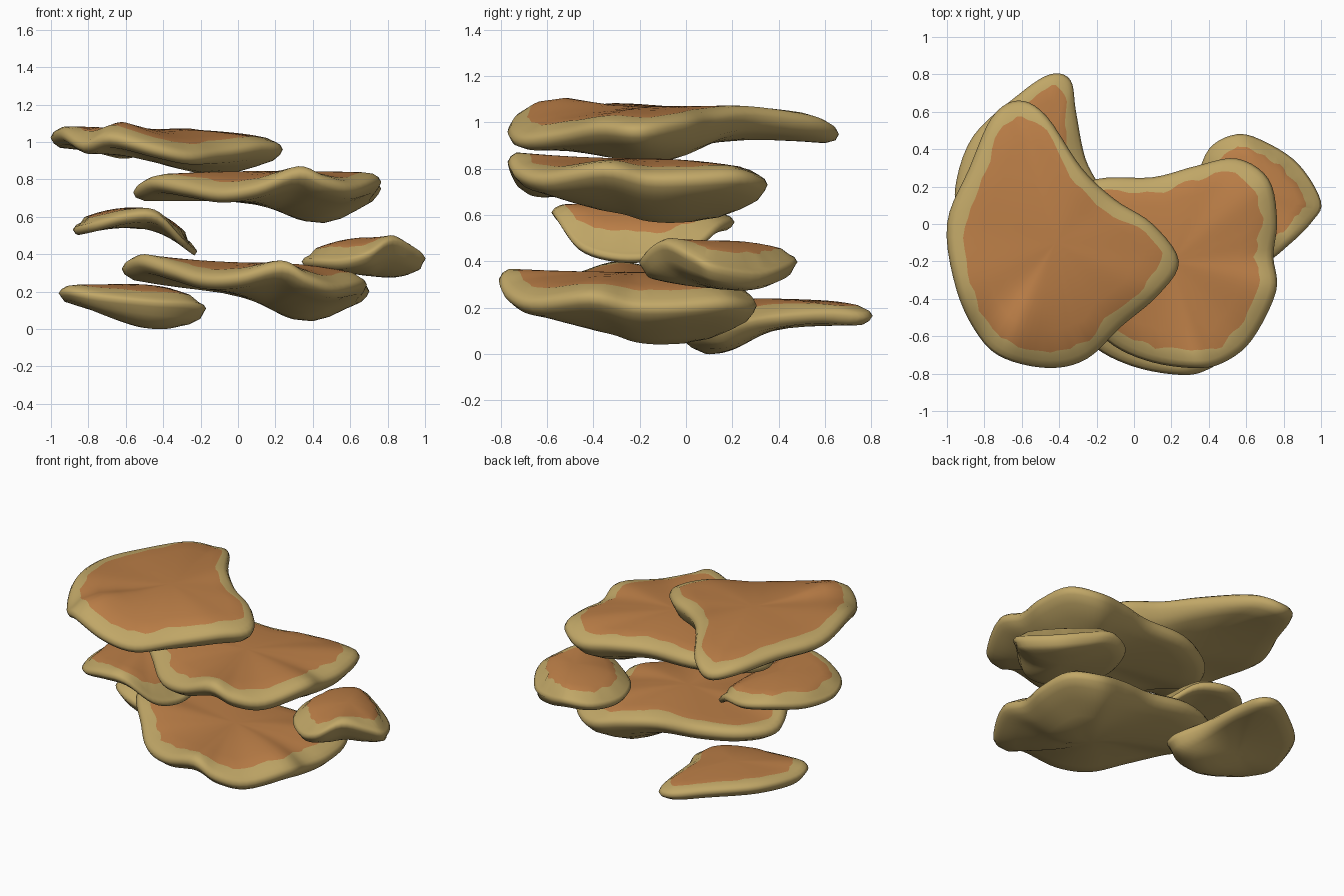
import bpy
import bmesh
import math
import random
from mathutils import Vector, Matrix

random.seed(4)
if "Cube" in bpy.data.objects:
    bpy.data.objects.remove(bpy.data.objects["Cube"], do_unlink=True)


def make_material(name, colour):
    mat = bpy.data.materials.new(name)
    mat.use_nodes = True
    mat.diffuse_color = colour
    bsdf = mat.node_tree.nodes["Principled BSDF"]
    bsdf.inputs["Base Color"].default_value = colour
    bsdf.inputs["Roughness"].default_value = 0.9
    return mat


RIM_TAN = make_material("pale tan flesh", (0.53, 0.385, 0.135, 1))
CAP_ORANGE = make_material("orange brown cap", (0.5, 0.21, 0.063, 1))


def closed_curve(points, steps=5):
    """Smooth closed loop through the rim points."""
    pts = [Vector(p) for p in points]
    n = len(pts)
    loop = []
    for i in range(n):
        a, b, c, d = (pts[(i + k) % n] for k in (-1, 0, 1, 2))
        for s in range(steps):
            t = s / steps
            loop.append(0.5 * (2 * b + (c - a) * t + (2 * a - 5 * b + 4 * c - d) * t ** 2
                               + (3 * b - a - 3 * c + d) * t ** 3))
    return loop


def swell(q, centre, spread):
    """Soft round falloff about a centre, used for bumps and bulges."""
    dx, dy = (q.x - centre.x) / spread[0], (q.y - centre.y) / spread[1]
    return math.exp(-(dx * dx + dy * dy) / 2)


def make_cap(name, rim, crown, belly, spread, thick=0.16, half=0.045, band=0.09, bump=None):
    """Shelf cap: domed top, rolled rim, thin underside with one hanging bulge."""
    loop = closed_curve(rim)
    n = len(loop)
    crown, belly = Vector(crown), Vector(belly)
    floor = crown.z - thick
    up = Vector((0, 0, half))
    noise = [random.uniform(-0.02, 0.02) for _ in loop]
    bm = bmesh.new()

    def ring(point_at):
        return [bm.verts.new(point_at(i, p)) for i, p in enumerate(loop)]

    def top(p, r):
        edge = p + up
        q = crown.lerp(edge, r)
        q.z = crown.z + (edge.z - crown.z) * r ** 2
        if bump:
            q.z += 0.045 * swell(q, Vector(bump), (0.13, 0.13)) * (1 - r ** 8)
        return q

    def under(p, r):
        edge = p - up
        q = crown.lerp(edge, r)
        q.z = floor + (edge.z - floor) * r ** 2
        q.z -= (floor - belly.z) * swell(q, belly, spread) * (1 - r ** 6)
        return q

    def border(i, p):
        width = band + (noise[i] + noise[i - 1]) / 2
        return 1 - width / (p - crown).xy.length

    def rolled(p, inset, lift):
        inward = (crown - p).xy.normalized() * inset
        return p + Vector((inward.x, inward.y, half * lift))

    # Rings run from the crown, over the rim, to the underside
    rings = [ring(lambda i, p, f=f: top(p, f * border(i, p))) for f in (0.2, 0.4, 0.6, 0.8, 1)]
    painted = len(rings) - 1
    rings.append(ring(lambda i, p: rolled(p, 0.04, 0.9)))
    rings.append(ring(lambda i, p: rolled(p, 0.014, 0.55)))
    rings.append(ring(lambda i, p: p))
    rings.append(ring(lambda i, p: rolled(p, 0.014, -0.6)))
    rings += [ring(lambda i, p, r=r: under(p, r)) for r in (0.92, 0.78, 0.62, 0.46, 0.3, 0.15)]

    for k in range(len(rings) - 1):
        for i in range(n):
            j = (i + 1) % n
            face = bm.faces.new((rings[k][i], rings[k + 1][i], rings[k + 1][j], rings[k][j]))
            face.material_index = 1 if k < painted else 0
    peak, base = bm.verts.new(top(loop[0], 0)), bm.verts.new(under(loop[0], 0))
    for i in range(n):
        j = (i + 1) % n
        bm.faces.new((peak, rings[0][i], rings[0][j])).material_index = 1
        bm.faces.new((base, rings[-1][j], rings[-1][i]))
    for face in bm.faces:
        face.smooth = True
    bmesh.ops.recalc_face_normals(bm, faces=bm.faces)
    mesh = bpy.data.meshes.new(name)
    bm.to_mesh(mesh)
    bm.free()
    mesh.materials.append(RIM_TAN)
    mesh.materials.append(CAP_ORANGE)
    obj = bpy.data.objects.new(name, mesh)
    bpy.context.collection.objects.link(obj)


# Large top cap
make_cap("top_cap", [
    (.24, -.2, .96), (.1, 0, .99), (-.1, .13, 1.01), (-.28, .3, 1.03), (-.47, .58, .99),
    (-.62, .66, .95), (-.76, .57, .98), (-.88, .3, 1.01), (-1, 0, 1.02), (-.95, -.35, 1.04),
    (-.83, -.6, .98), (-.69, -.72, 1.02), (-.45, -.77, .96), (-.25, -.72, .92),
    (-.07, -.55, .94), (.13, -.38, .97)],
    (-.42, -.1, 1.07), (-.13, -.15, .83), spread=(.25, .25), thick=0.13,
    bump=(-.67, -.54, 0))

# Wide middle cap, repeated lower down with a tilt
wide_rim = [
    (.765, .02, .75), (.72, .24, .76), (.55, .35, .73), (.33, .31, .75), (.1, .25, .76),
    (-.2, .24, .76), (-.45, .12, .74), (-.56, -.08, .73), (-.47, -.3, .78),
    (-.29, -.48, .75), (-.11, -.65, .72), (.1, -.74, .75), (.33, -.77, .83),
    (.48, -.74, .78), (.63, -.62, .75), (.76, -.36, .79), (.745, -.17, .75)]
wide_crown, wide_belly = (.2, -.2, .845), (.45, -.05, .56)
make_cap("upper_wide_cap", wide_rim, wide_crown, wide_belly, spread=(.19, .3))
place = (Matrix.Translation((.14, -.03, .26)) @ Matrix.Rotation(math.radians(-3), 4, "Z")
         @ Matrix.Rotation(math.radians(6), 4, "Y") @ Matrix.Translation((-.2, 0, -.75)))
make_cap("lower_wide_cap", [place @ Vector(p) for p in wide_rim],
         place @ Vector(wide_crown), place @ Vector(wide_belly), spread=(.19, .3))

# Flat cap at the bottom rear
make_cap("bottom_cap", [
    (-.17, .15, .11), (-.26, .35, .15), (-.31, .6, .17), (-.34, .77, .16), (-.45, .8, .17),
    (-.62, .69, .19), (-.86, .47, .2), (-.955, .2, .19), (-.92, .04, .2), (-.75, -.04, .17),
    (-.45, -.06, .14), (-.25, .02, .13)],
    (-.56, .3, .24), (-.43, .1, 0), spread=(.24, .15), thick=0.12, half=0.035, band=0.08)

# Small arched cap on one side
make_cap("arched_side_cap", [
    (-.22, -.15, .42), (-.26, .03, .46), (-.38, .15, .55), (-.55, .21, .57),
    (-.72, .14, .58), (-.85, -.05, .55), (-.88, -.3, .53), (-.79, -.49, .55),
    (-.6, -.57, .6), (-.43, -.57, .6), (-.29, -.47, .47), (-.23, -.32, .42)],
    (-.56, -.18, .65), (-.5, -.18, .54), spread=(.2, .2), thick=0.1, half=0.035, band=0.07)

# Small twisted cap on the other side
make_cap("twisted_side_cap", [
    (1, .12, .37), (.88, .32, .34), (.7, .44, .37), (.55, .48, .4), (.4, .4, .38),
    (.34, .2, .36), (.4, 0, .36), (.55, -.15, .36), (.7, -.2, .4), (.83, -.11, .47),
    (.95, .01, .42)],
    (.7, .16, .49), (.76, .15, .28), spread=(.2, .25), thick=0.14, half=0.035, band=0.08)
